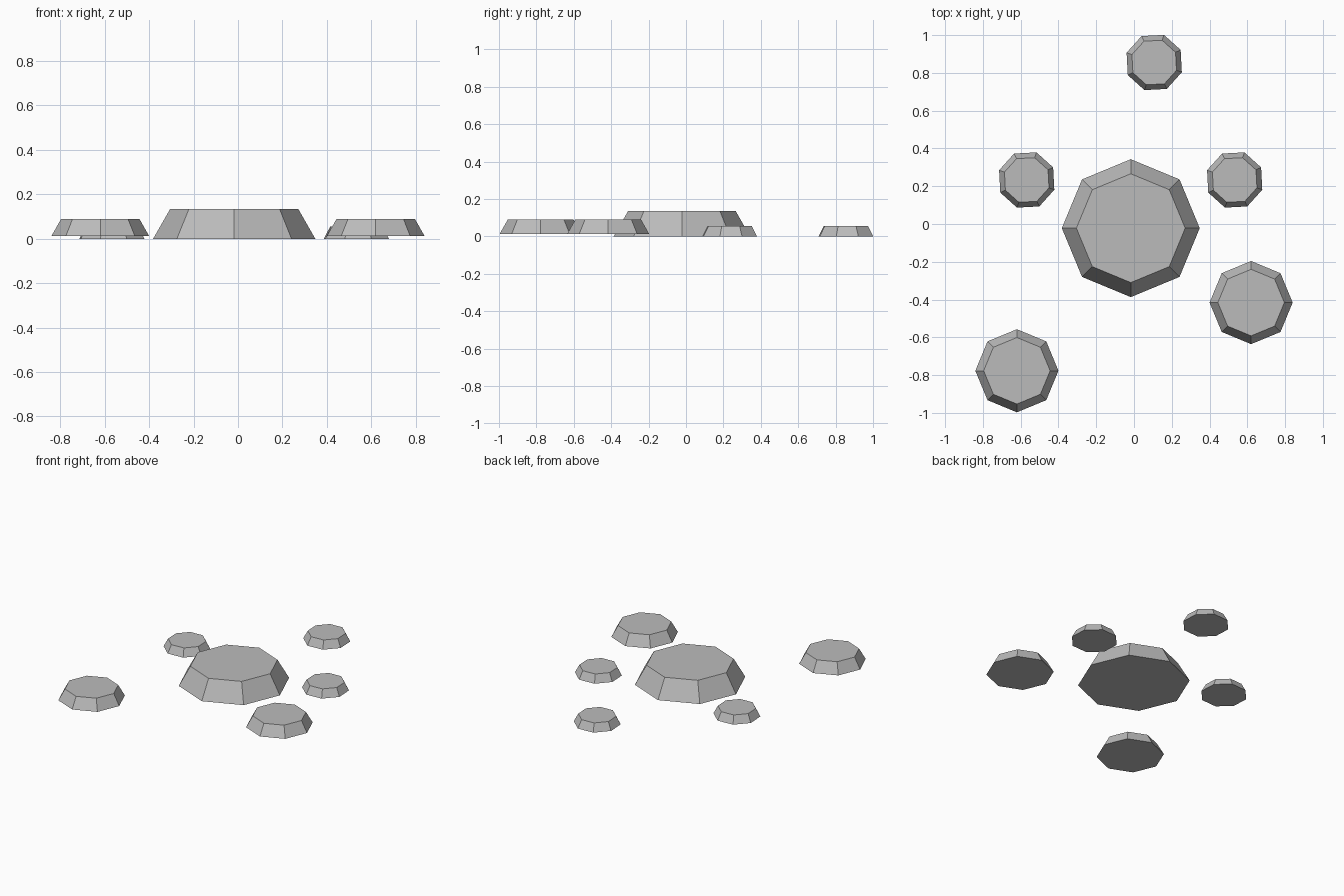
import bpy
from math import radians

cube = bpy.data.objects.get("Cube")
if cube:
    bpy.data.objects.remove(cube, do_unlink=True)

# Single stone colour
GREY = (0.5, 0.5, 0.5, 1.0)
stone_grey = bpy.data.materials.new("stone_grey")
stone_grey.use_nodes = True
stone_grey.diffuse_color = GREY
stone_grey.node_tree.nodes["Principled BSDF"].inputs["Base Color"].default_value = GREY


def stone(name, x, y, base, bottom, top, height, turn=0):
    """Flat-topped octagonal stone with sloping sides."""
    bpy.ops.mesh.primitive_cone_add(
        vertices=8, radius1=bottom, radius2=top, depth=height,
        location=(x, y, base + height / 2), rotation=(0, 0, radians(turn)))
    obj = bpy.context.object
    obj.name = name
    obj.data.materials.append(stone_grey)


# Large stone in the middle
stone("large_stone", -0.017, -0.022, 0, 0.365, 0.288, 0.135)

# Two medium stones at the front, slightly raised
for name, x, y in (("medium_stone_left", 0.62, -0.416),
                   ("medium_stone_right", -0.62, -0.777)):
    stone(name, x, y, 0.012, 0.22, 0.176, 0.078)

# Three small turned stones at the back
for name, x, y in (("small_stone_back", 0.107, 0.855),
                   ("small_stone_left", 0.533, 0.233),
                   ("small_stone_right", -0.568, 0.233)):
    stone(name, x, y, 0, 0.155, 0.125, 0.056, turn=25.5)
